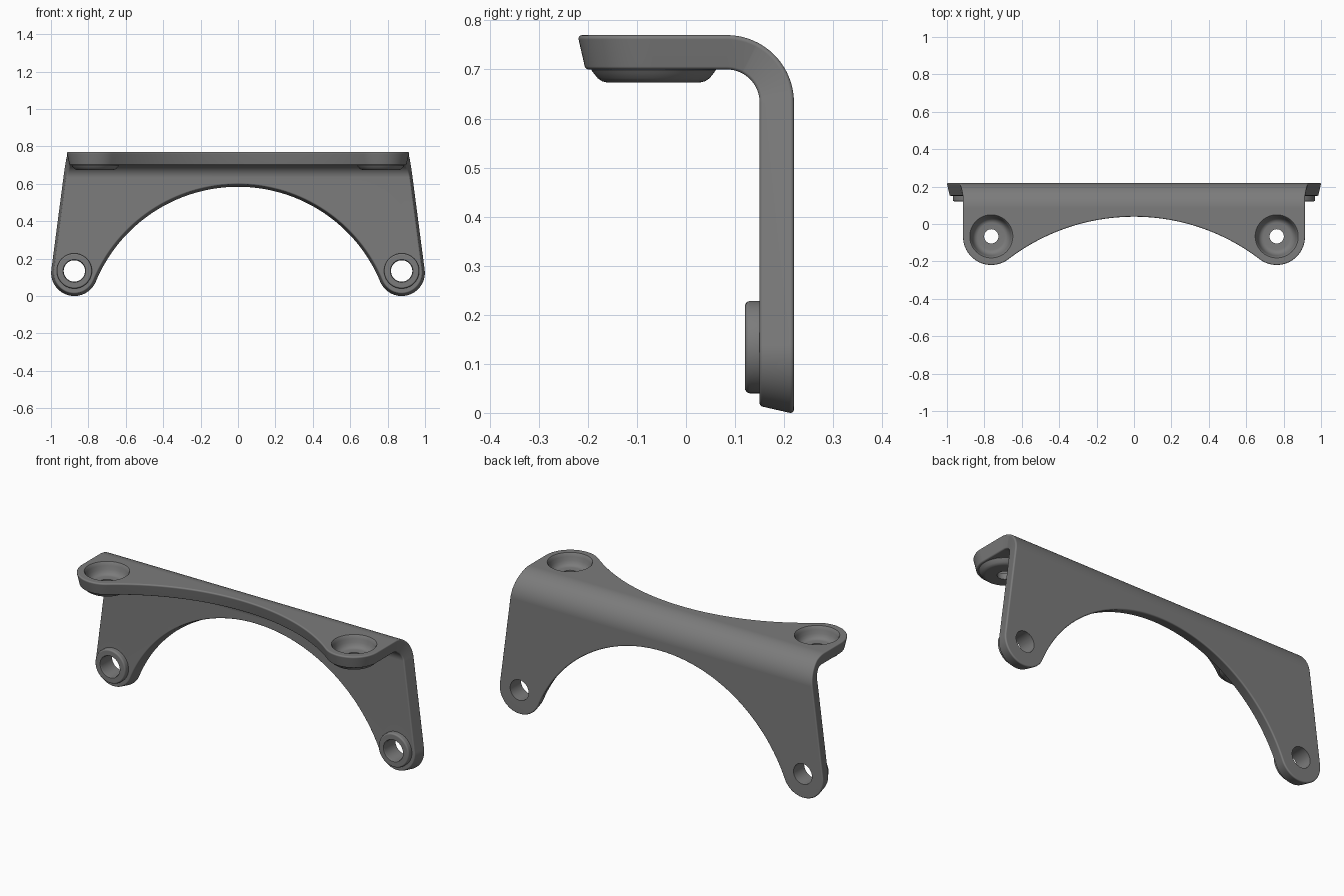
import bpy, bmesh, math
from mathutils import Vector

if "Cube" in bpy.data.objects:
    bpy.data.objects.remove(bpy.data.objects["Cube"])

T, R = 0.07, 0.137                 # sheet thickness, outer bend radius
BEND = 0.083                       # y where the bend starts
TOP = 0.77                         # top height
Z0 = TOP - R                       # height where the bend ends
S1 = BEND + R * math.pi / 2        # unfolded length at the end of the bend


def lobe_half(xc, c, r, mid, end):
    """Central arch running tangentially into a rounded lobe (right half)."""
    d = c - mid
    ra = (xc * xc + d * d - r * r) / (2 * (r - d))
    cy = mid - ra
    phi = math.atan2(c - cy, xc)
    pts = []
    for i in range(32):
        a = math.pi / 2 + (phi - math.pi / 2) * i / 32
        pts.append((ra * math.cos(a), cy + ra * math.sin(a)))
    pts[0] = (0.0, mid)
    for i in range(29):
        a = phi - math.pi + (end - phi + math.pi) * i / 28
        pts.append((xc + r * math.cos(a), c + r * math.sin(a)))
    return pts


def inset(pts, off):
    out = []
    n = len(pts)
    for i in range(n):
        p0, p, p1 = (Vector(pts[(i + k) % n]) for k in (-1, 0, 1))
        a, b = (p - p0).normalized(), (p1 - p).normalized()
        n1, n2 = Vector((-a.y, a.x)), Vector((-b.y, b.x))
        out.append(p + (n1 + n2) * (off / (1 + n1.dot(n2))))
    return out


def fold(v):
    x, s, d = v
    if s <= BEND:
        return Vector((x, s, TOP - d))
    if s >= S1:
        return Vector((x, BEND + R - d, Z0 - (s - S1)))
    a = (s - BEND) / R
    return Vector((x, BEND + (R - d) * math.sin(a), Z0 + (R - d) * math.cos(a)))


def make_object(name, bm):
    bmesh.ops.recalc_face_normals(bm, faces=bm.faces[:])
    me = bpy.data.meshes.new(name)
    bm.to_mesh(me)
    bm.free()
    me.materials.append(dark)
    ob = bpy.data.objects.new(name, me)
    bpy.context.collection.objects.link(ob)
    return ob


def lathe(name, profile, place, n=64):
    """Solid of revolution; place(u, v, h) gives the world position."""
    bm = bmesh.new()
    rings = []
    for r, h in profile:
        rings.append([bm.verts.new(place(r * math.cos(2 * math.pi * i / n),
                                         r * math.sin(2 * math.pi * i / n), h))
                      for i in range(n)])
    for a, b in zip(rings, rings[1:]):
        for i in range(n):
            j = (i + 1) % n
            bm.faces.new((a[i], a[j], b[j], b[i]))
    bm.faces.new(rings[0])
    bm.faces.new(rings[-1])
    return make_object(name, bm)


# Dark grey finish
dark = bpy.data.materials.new("dark_grey")
dark.diffuse_color = (0.2, 0.2, 0.2, 1.0)
dark.use_nodes = True
dark.node_tree.nodes["Principled BSDF"].inputs["Base Color"].default_value = dark.diffuse_color

# Unfolded outline of the sheet: top flange lobes, then leg lobes
top_half = lobe_half(0.763, -0.068, 0.153, 0.037, 0.0)
leg_half = lobe_half(0.875, 0.124, 0.126, 0.582, math.radians(7.5))
right = top_half + [(0.916, 0.15)] + [(x, S1 + Z0 - z) for x, z in reversed(leg_half)]
outline = right + [(-x, s) for x, s in reversed(right[1:-1])]

# Layers through the thickness: rounded rims and drafted side walls
levels = []
for k in range(5):
    a = k * math.pi / 8
    levels.append((0.009 * (1 - math.cos(a)), 0.009 * (1 - math.sin(a))))
for k in range(4, -1, -1):
    a = k * math.pi / 8
    levels.append((T - 0.006 * (1 - math.cos(a)), 0.006 * (1 - math.sin(a))))

bm = bmesh.new()
rings = [[bm.verts.new((p.x, p.y, d)) for p in inset(outline, off + 0.016 * d / T)]
         for d, off in levels]
n = len(outline)
for a, b in zip(rings, rings[1:]):
    for i in range(n):
        j = (i + 1) % n
        bm.faces.new((a[i], a[j], b[j], b[i]))
bm.faces.new(rings[0])
bm.faces.new(rings[-1])

# Slice across the bend, then fold the sheet
STEPS = 20
for i in range(STEPS + 1):
    s = BEND + (S1 - BEND) * i / STEPS
    bmesh.ops.bisect_plane(bm, geom=bm.verts[:] + bm.edges[:] + bm.faces[:],
                           dist=1e-5, plane_co=(0, s, 0), plane_no=(0, 1, 0))
for v in bm.verts:
    v.co = fold(v.co)
bracket = make_object("bracket", bm)

# Bosses, countersinks and bolt holes on both sides
tools = []
for sx in (-1, 1):
    def on_top(u, v, h):
        return (sx * 0.763 + u, -0.066 + v, h)

    def on_leg(u, v, h):
        return (sx * 0.875 + u, h, 0.134 + v)

    tools.append((lathe("flange_boss", [
        (0.124, 0.73), (0.127, 0.699), (0.122, 0.692), (0.114, 0.682),
        (0.105, 0.676), (0.093, 0.673)], on_top), 'UNION'))
    tools.append((lathe("leg_boss", [
        (0.094, 0.18), (0.094, 0.129), (0.0915, 0.1235), (0.086, 0.12)], on_leg), 'UNION'))
    tools.append((lathe("countersink_cutter", [
        (0.119, 0.79), (0.115, 0.769), (0.11, 0.763), (0.106, 0.75), (0.101, 0.732),
        (0.094, 0.718), (0.084, 0.709), (0.072, 0.706), (0.038, 0.706),
        (0.038, 0.6)], on_top), 'DIFFERENCE'))
    tools.append((lathe("bolt_hole_cutter", [
        (0.066, 0.11), (0.057, 0.128), (0.057, 0.3)], on_leg), 'DIFFERENCE'))

bpy.context.view_layer.objects.active = bracket
bracket.select_set(True)
for kind in ('UNION', 'DIFFERENCE'):
    for tool, op in tools:
        if op == kind:
            m = bracket.modifiers.new(tool.name, 'BOOLEAN')
            m.operation, m.solver, m.object = op, 'EXACT', tool
            bpy.ops.object.modifier_apply(modifier=m.name)
for tool, op in tools:
    bpy.data.objects.remove(tool, do_unlink=True)

# Smooth shading with flat faces kept flat
bpy.ops.object.shade_smooth_by_angle(angle=math.radians(35))
wn = bracket.modifiers.new("weighted_normals", 'WEIGHTED_NORMAL')
wn.keep_sharp = True
